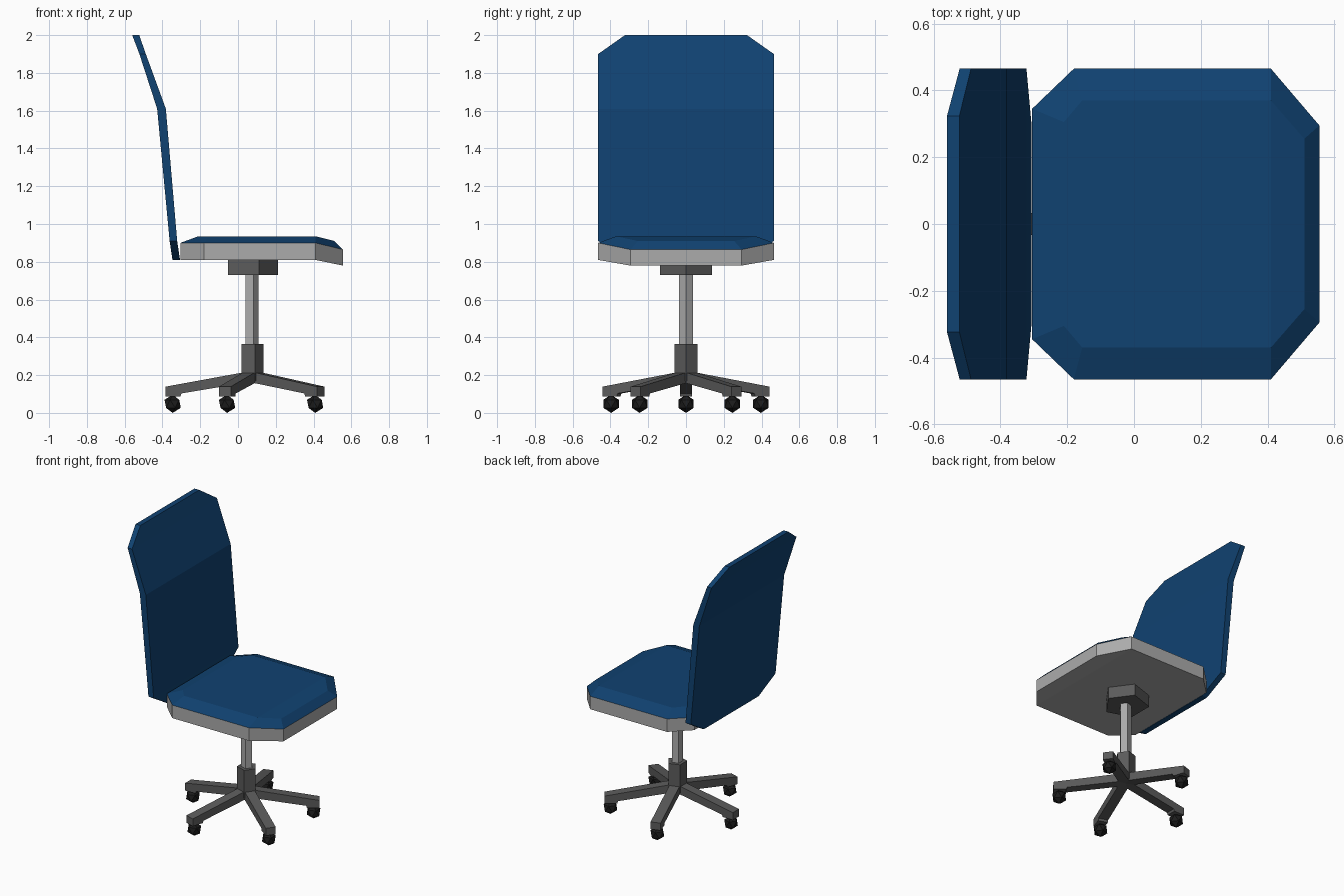
import bpy, bmesh, math
from mathutils import Matrix, Vector

if "Cube" in bpy.data.objects:
    bpy.data.objects.remove(bpy.data.objects["Cube"])


def material(name, col):
    m = bpy.data.materials.new(name)
    m.diffuse_color = (*col, 1)
    m.use_nodes = True
    m.node_tree.nodes["Principled BSDF"].inputs["Base Color"].default_value = m.diffuse_color
    return m


blue = material("blue fabric", (0.005, 0.054, 0.165))
grey = material("light grey", (0.41, 0.41, 0.41))
dark = material("dark grey", (0.105, 0.105, 0.105))
black = material("black rubber", (0.012, 0.012, 0.012))

CX = 0.071  # x of the central column


def finish(name, bm, mat):
    bmesh.ops.recalc_face_normals(bm, faces=bm.faces[:])
    me = bpy.data.meshes.new(name)
    bm.to_mesh(me)
    bm.free()
    me.materials.append(mat)
    ob = bpy.data.objects.new(name, me)
    bpy.context.collection.objects.link(ob)
    return ob


def loft(name, rings, mat):
    """Skin closed rings of equal length and cap both ends."""
    bm = bmesh.new()
    rows = [[bm.verts.new(p) for p in r] for r in rings]
    n = len(rows[0])
    for a, b in zip(rows, rows[1:]):
        for i in range(n):
            j = (i + 1) % n
            bm.faces.new((a[i], a[j], b[j], b[i]))
    bm.faces.new(rows[0])
    bm.faces.new(rows[-1])
    return finish(name, bm, mat)


# Backrest: rows of z, back x, front x, half width
back = [(0.81, -0.347, -0.307, 0.30), (0.91, -0.362, -0.322, 0.465),
        (1.61, -0.428, -0.382, 0.465), (1.90, -0.522, -0.488, 0.465),
        (2.00, -0.56, -0.523, 0.323)]
loft("backrest", [[(b, -w, z), (f, -w, z), (f, w, z), (b, w, z)]
                  for z, b, f, w in back], blue)

# Seat pan: rows of x, bottom z, top z, half width
pan = [(-0.305, 0.81, 0.90, 0.345), (-0.18, 0.81, 0.90, 0.465),
       (0.41, 0.81, 0.90, 0.465), (0.555, 0.78, 0.865, 0.295)]
loft("seat_pan", [[(x, -w, lo), (x, w, lo), (x, w, hi), (x, -w, hi)]
                  for x, lo, hi, w in pan], grey)

# Seat cushion: outer rim sloping up to an inset top
rim = [(x, w, hi) for x, lo, hi, w in pan]
top = [(-0.21, 0.305, 0.935), (-0.155, 0.37, 0.935), (0.41, 0.37, 0.935), (0.51, 0.255, 0.91)]
bm = bmesh.new()
loops = []
for half in (rim, top):
    full = half + [(x, -y, z) for x, y, z in reversed(half)]
    v = [bm.verts.new(p) for p in full]
    bm.faces.new([v[i] for i in (0, 1, 2, 5, 6, 7)])
    bm.faces.new([v[i] for i in (2, 3, 4, 5)])
    loops.append(v)
a, b = loops
for i in range(8):
    j = (i + 1) % 8
    bm.faces.new((a[i], a[j], b[j], b[i]))
finish("seat_cushion", bm, blue)


# Five-sided column parts, one corner pointing forward along +x
def pentagon(name, cx, r, z0, z1, mat):
    ang = [math.tau * i / 5 for i in range(5)]
    loft(name, [[(cx + r * math.cos(t), r * math.sin(t), z) for t in ang]
                for z in (z0, z1)], mat)


pentagon("seat_mount", 0.065, 0.146, 0.73, 0.811, dark)
pentagon("column", CX, 0.038, 0.36, 0.735, grey)
pentagon("hub", CX, 0.065, 0.17, 0.365, dark)

# Legs with casters
profile = [(0.0, 0.222), (0.454, 0.139), (0.454, 0.088),
           (0.375, 0.088), (0.37, 0.103), (0.0, 0.165)]
for k in range(5):
    rot = Matrix.Rotation(math.pi + k * math.tau / 5, 4, 'Z')
    place = Matrix.Translation((CX, 0, 0)) @ rot
    loft(f"leg_{k + 1}", [[place @ Vector((r, y, z)) for r, z in profile]
                          for y in (-0.033, 0.033)], dark)
    bm = bmesh.new()
    bmesh.ops.create_icosphere(bm, subdivisions=1, radius=0.048)
    bm.transform(place @ Matrix.Translation((0.417, 0, 0.048)))
    finish(f"caster_{k + 1}", bm, black)
